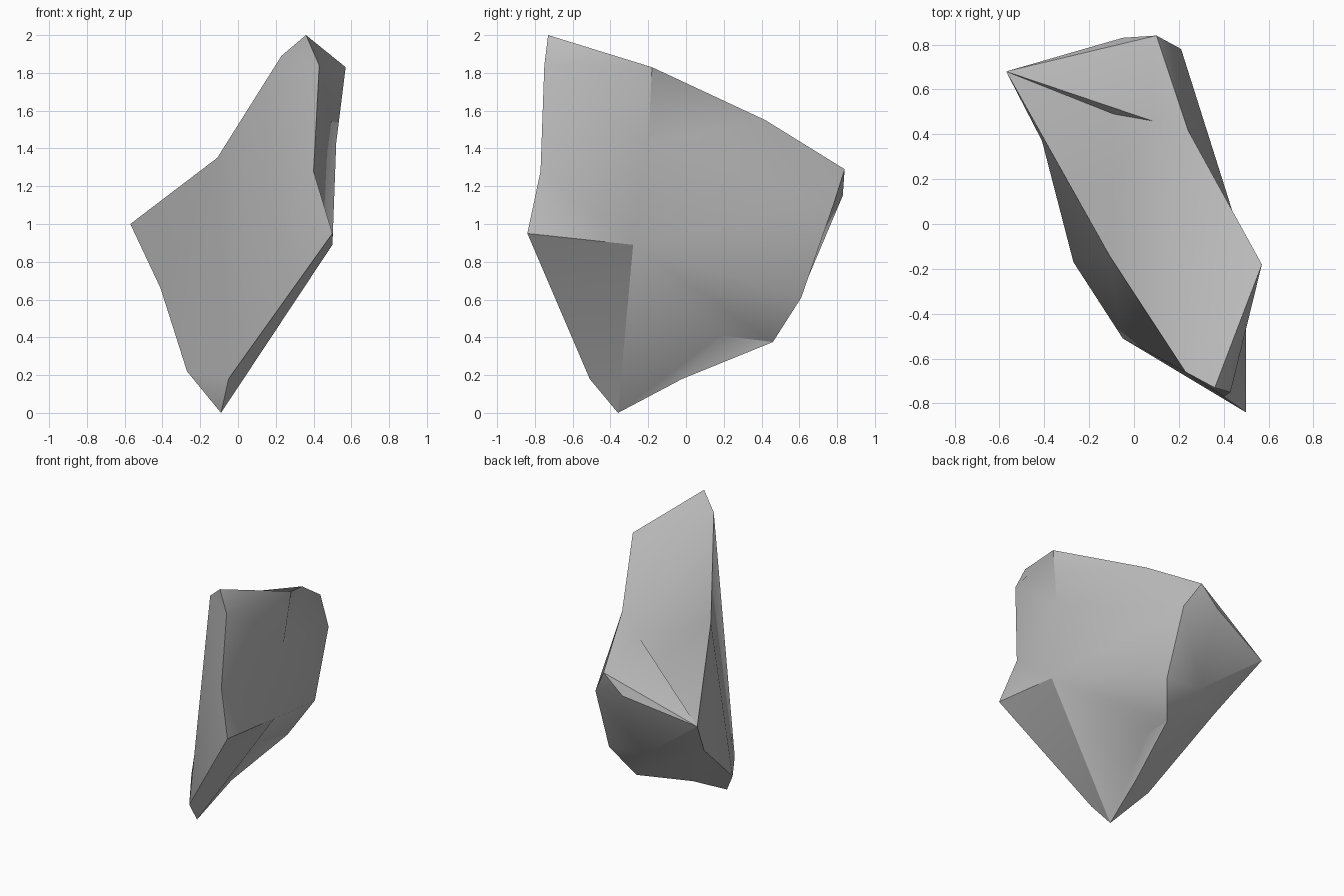
import bpy
import bmesh
import math

cube = bpy.data.objects.get("Cube")
if cube:
    bpy.data.objects.remove(cube, do_unlink=True)

# Corners of the rock shard
P = {
    # crown and front edge
    "A": (0.36, -0.73, 2.00), "B": (0.57, -0.18, 1.83), "C": (0.43, -0.75, 1.84),
    "D": (0.40, -0.77, 1.28), "E": (0.50, -0.84, 0.95), "G": (0.23, -0.66, 1.89),
    # flank centre points
    "F": (0.50, -0.28, 0.89), "V": (0.52, -0.20, 1.43), "H": (-0.11, -0.14, 1.35),
    # foot and lower side
    "J": (-0.09, -0.36, 0.00), "K": (-0.05, -0.51, 0.18), "L": (-0.27, -0.17, 0.22),
    "M": (-0.41, 0.37, 0.66), "I": (-0.57, 0.68, 1.00),
    # back
    "N": (0.10, 0.84, 1.29), "O": (0.24, 0.42, 1.55), "P": (-0.05, 0.83, 1.15),
    "Q": (0.21, 0.78, 1.10), "R": (0.215, 0.61, 0.61), "S": (0.09, 0.46, 0.375),
    "T": (-0.04, -0.02, 0.18), "U": (0.04, 0.18, 0.41), "W": (-0.08, 0.61, 0.63),
    # cleft on the upper slope
    "Y": (-0.09, 0.49, 1.275), "Z": (0.08, 0.46, 1.43),
}

# Each facet group is a fan: hub corner, then the corners around it
FANS = [
    # upper slope and cleft
    "GABOZH", "HZYI", "ZYIN", "ZNO",
    # flank facing +x
    "BACV", "VCDF", "DFE", "VFQO", "VOB", "FRQ",
    # flank facing -x
    "GACDKH", "DEK", "HKLMI", "KLJ",
    # underside
    "FEKJUSR", "UJTS",
    # back facets
    "QONPWR", "NIP", "NZO", "WPIMSR", "MSTL", "TLJ",
]

bm = bmesh.new()
verts = {k: bm.verts.new(co) for k, co in P.items()}
done = set()
for fan in FANS:
    for a, b in zip(fan[1:], fan[2:]):
        key = frozenset((fan[0], a, b))
        if key not in done:
            done.add(key)
            bm.faces.new([verts[k] for k in (fan[0], a, b)])
bmesh.ops.recalc_face_normals(bm, faces=bm.faces)
mesh = bpy.data.meshes.new("rock_shard")
bm.to_mesh(mesh)
bm.free()

rock = bpy.data.objects.new("rock_shard", mesh)
bpy.context.collection.objects.link(rock)

# Stone grey
grey = (0.5, 0.5, 0.5, 1.0)
stone = bpy.data.materials.new("stone_grey")
stone.use_nodes = True
stone.diffuse_color = grey
stone.node_tree.nodes["Principled BSDF"].inputs["Base Color"].default_value = grey
mesh.materials.append(stone)

# Soft facets with sharp ridges
bpy.ops.object.select_all(action="DESELECT")
rock.select_set(True)
bpy.context.view_layer.objects.active = rock
bpy.ops.object.shade_smooth_by_angle(angle=math.radians(32))
